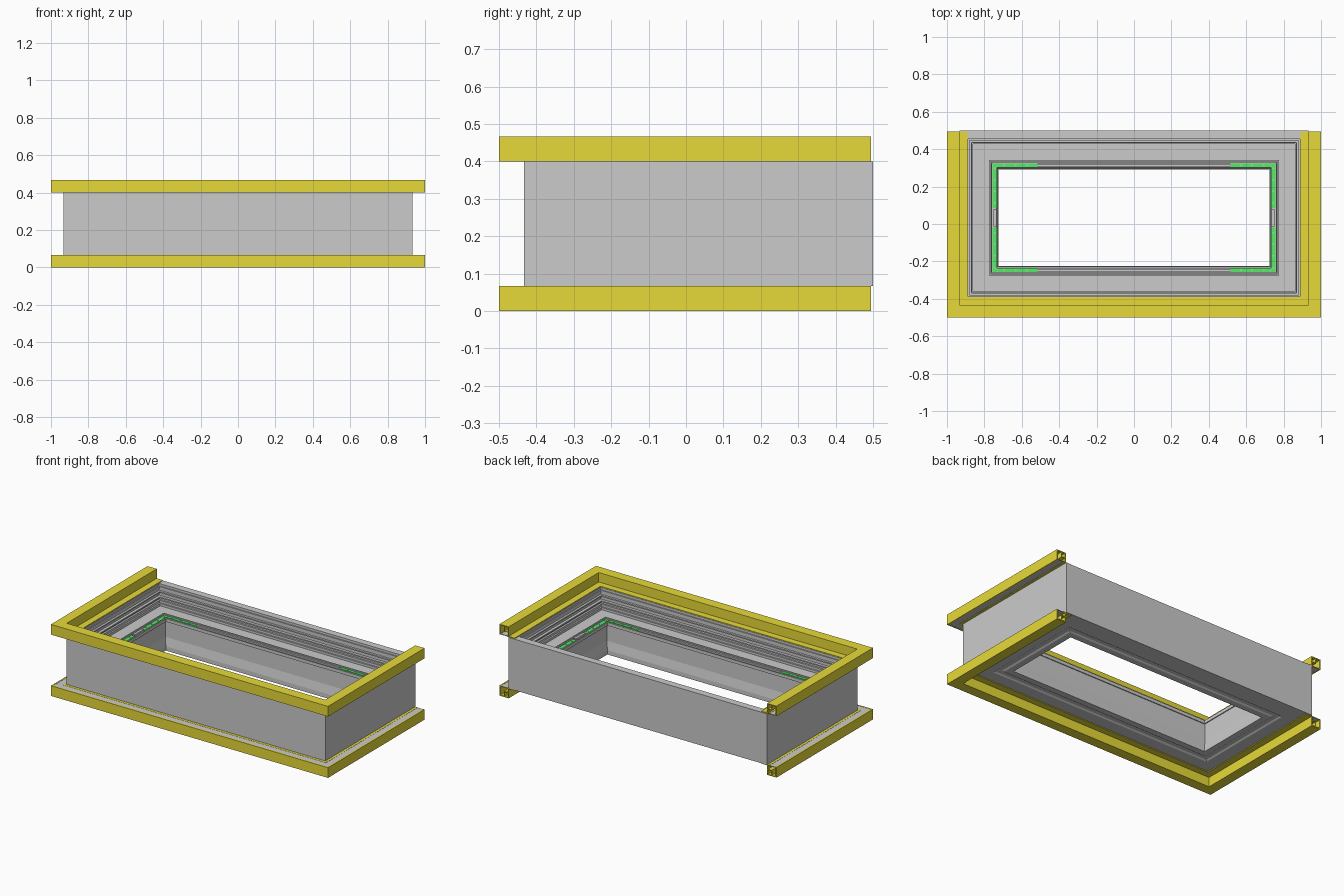
import bpy, bmesh

if "Cube" in bpy.data.objects:
    bpy.data.objects.remove(bpy.data.objects["Cube"])

CY = 0.0333            # centre of the box in y
DIFF = 0.4667          # half length minus half depth of every rectangle


def material(name, rgb):
    m = bpy.data.materials.new(name)
    m.diffuse_color = (*rgb, 1)
    m.use_nodes = True
    m.node_tree.nodes["Principled BSDF"].inputs["Base Color"].default_value = m.diffuse_color
    return m


YELLOW = material("yellow_paint", (0.80, 0.70, 0.04))
GREEN = material("green_board", (0.08, 0.85, 0.12))


def finish(bm, name, mat=None):
    bmesh.ops.recalc_face_normals(bm, faces=bm.faces)
    me = bpy.data.meshes.new(name)
    bm.to_mesh(me)
    bm.free()
    ob = bpy.data.objects.new(name, me)
    bpy.context.collection.objects.link(ob)
    if mat:
        me.materials.append(mat)
    return ob


def sweep(name, profile, mat=None, u_shape=False):
    """Sweep a closed (half length, z) profile round the box; the U stays open at the back."""
    bm = bmesh.new()
    rows = []
    for sx, sy in ((-1, 1), (-1, -1), (1, -1), (1, 1)):
        row = []
        for h, z in profile:
            y = 0.495 if u_shape and sy > 0 else CY + sy * (h - DIFF)
            row.append(bm.verts.new((sx * h, y, z)))
        rows.append(row)
    n = len(profile)
    for i in range(3 if u_shape else 4):
        a, b = rows[i], rows[(i + 1) % 4]
        for j in range(n):
            k = (j + 1) % n
            bm.faces.new((a[j], a[k], b[k], b[j]))
    if u_shape:
        bm.faces.new(rows[0])
        bm.faces.new(rows[3])
    return finish(bm, name, mat)


def boxes(name, items, mat=None):
    """Join several (x0, x1, y0, y1, z0, z1) boxes in one object."""
    bm = bmesh.new()
    for x0, x1, y0, y1, z0, z1 in items:
        vs = bmesh.ops.create_cube(bm, size=1)["verts"]
        for v in vs:
            v.co = (x1 if v.co.x > 0 else x0, y1 if v.co.y > 0 else y0, z1 if v.co.z > 0 else z0)
    return finish(bm, name, mat)


# Main body: outer wall, stepped mouth, ledge, inner well and recessed underside
sweep("body", [
    (0.933, 0.067), (0.933, 0.400), (0.887, 0.400), (0.887, 0.385),
    (0.880, 0.385), (0.880, 0.372), (0.884, 0.372), (0.884, 0.300),
    (0.872, 0.300), (0.872, 0.285), (0.862, 0.285), (0.862, 0.270),
    (0.735, 0.270), (0.735, 0.150), (0.725, 0.095), (0.725, 0.067),
    (0.765, 0.067), (0.775, 0.073), (0.800, 0.073), (0.810, 0.067)])


# Thin rails round the mouth and the well
def rail(name, h0, h1, z0, z1):
    sweep(name, [(h0, z0), (h1, z0), (h1, z1), (h0, z1)])


rail("mouth_rail", 0.870, 0.884, 0.350, 0.358)
rail("wall_rail", 0.866, 0.884, 0.318, 0.326)
rail("well_rim_outer", 0.768, 0.775, 0.269, 0.281)
rail("well_rim_inner", 0.758, 0.764, 0.269, 0.281)
rail("well_lip", 0.725, 0.731, 0.255, 0.276)

# Hollow yellow trim with an inner flange, grey cover strip and inner ribs, top and bottom
TRIM = [(0.890, 0.400), (0.950, 0.400), (0.950, 0.406), (0.939, 0.406),
        (0.939, 0.461), (0.994, 0.461), (0.994, 0.406), (0.990, 0.406),
        (0.990, 0.400), (1.000, 0.400), (1.000, 0.4667), (0.933, 0.4667),
        (0.933, 0.405), (0.890, 0.405)]
COVER = [(0.950, 0.401), (0.990, 0.401), (0.990, 0.405), (0.950, 0.405)]
RIB = [(0.939, 0.432), (0.962, 0.432), (0.962, 0.461), (0.966, 0.461),
       (0.966, 0.428), (0.939, 0.428)]


def flip(profile):
    return [(h, 0.4667 - z) for h, z in profile]


for side, f in (("top", list), ("bottom", flip)):
    sweep(side + "_trim", f(TRIM), YELLOW, True)
    sweep(side + "_trim_cover", f(COVER), None, True)
    sweep(side + "_trim_rib", f(RIB), YELLOW, True)

# Green boards round the well, with rows of fixing dots
boards, dots, bars = [], [], []
Z0, Z1 = 0.269, 0.278


def dot(x, y):
    dots.append((x - 0.004, x + 0.004, y - 0.004, y + 0.004, Z0, Z1 + 0.002))


for s in (-1, 1):
    xs = sorted((s * 0.732, s * 0.757))
    for t in (-1, 1):
        # side boards, either side of the central bar
        boards.append((*xs, *sorted((CY + t * 0.052, CY + t * 0.290)), Z0, Z1))
        for i in range(4):
            dot(s * 0.744, CY + t * (0.08 + 0.062 * i))
        # corner boards along the front and back
        yc = CY + t * 0.280
        boards.append((*sorted((s * 0.515, s * 0.731)), yc - 0.009, yc + 0.009, Z0, Z1))
        for i in range(3):
            dot(s * (0.57 + 0.062 * i), yc)
    bars.append((*sorted((s * 0.736, s * 0.752)), CY - 0.048, CY + 0.048, Z0, 0.284))
    bars.append((-0.515, 0.515, CY + s * 0.280 - 0.006, CY + s * 0.280 + 0.006, Z0, 0.280))
boxes("light_boards", boards, GREEN)
boxes("board_dots", dots)
boxes("well_bars", bars)
